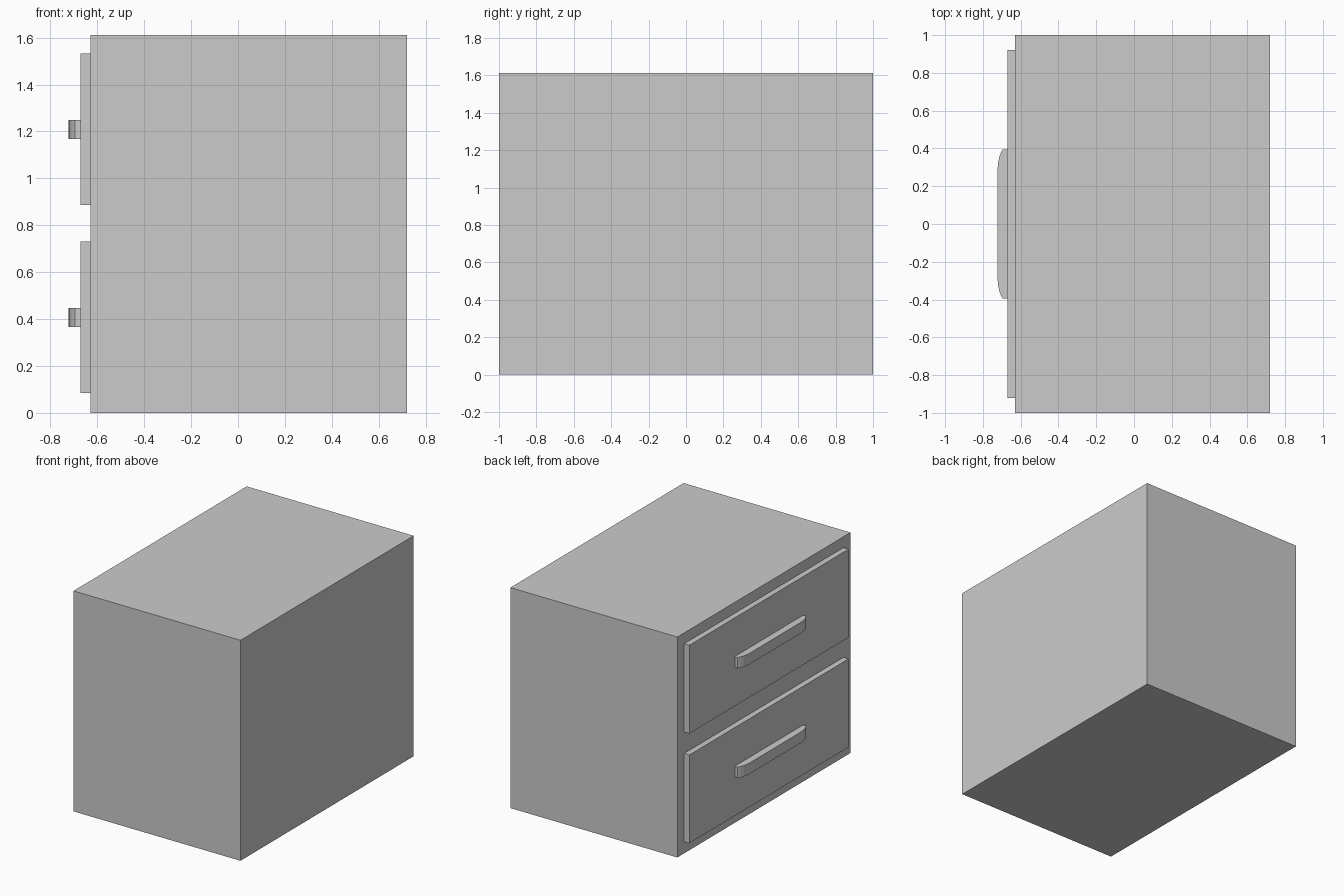
import bpy
import bmesh

if "Cube" in bpy.data.objects:
    bpy.data.objects.remove(bpy.data.objects["Cube"])


def prism(name, outline, z0, z1):
    """Extrude an XY outline from z0 up to z1."""
    bm = bmesh.new()
    face = bm.faces.new([bm.verts.new((x, y, z0)) for x, y in outline])
    top = bmesh.ops.extrude_face_region(bm, geom=[face])["geom"]
    verts = [v for v in top if isinstance(v, bmesh.types.BMVert)]
    bmesh.ops.translate(bm, verts=verts, vec=(0, 0, z1 - z0))
    bmesh.ops.recalc_face_normals(bm, faces=bm.faces)
    mesh = bpy.data.meshes.new(name)
    bm.to_mesh(mesh)
    bm.free()
    obj = bpy.data.objects.new(name, mesh)
    bpy.context.collection.objects.link(obj)
    return obj


def box(name, x0, x1, half_y, z0, z1):
    outline = [(x0, -half_y), (x1, -half_y), (x1, half_y), (x0, half_y)]
    return prism(name, outline, z0, z1)


# Cabinet body
box("cabinet_body", -0.63, 0.72, 1.0, 0.0, 1.612)

# Handle outline seen from above: flat grip with rounded ends
half = [(-0.67, 0.395), (-0.695, 0.395), (-0.705, 0.378),
        (-0.714, 0.352), (-0.72, 0.322), (-0.722, 0.29)]
handle = half + [(x, -y) for x, y in reversed(half)]

# Two drawer fronts, each with a handle
for label, z in (("lower", 0.084), ("upper", 0.886)):
    box(label + "_drawer_front", -0.671, -0.63, 0.92, z, z + 0.646)
    prism(label + "_drawer_handle", handle, z + 0.283, z + 0.363)
